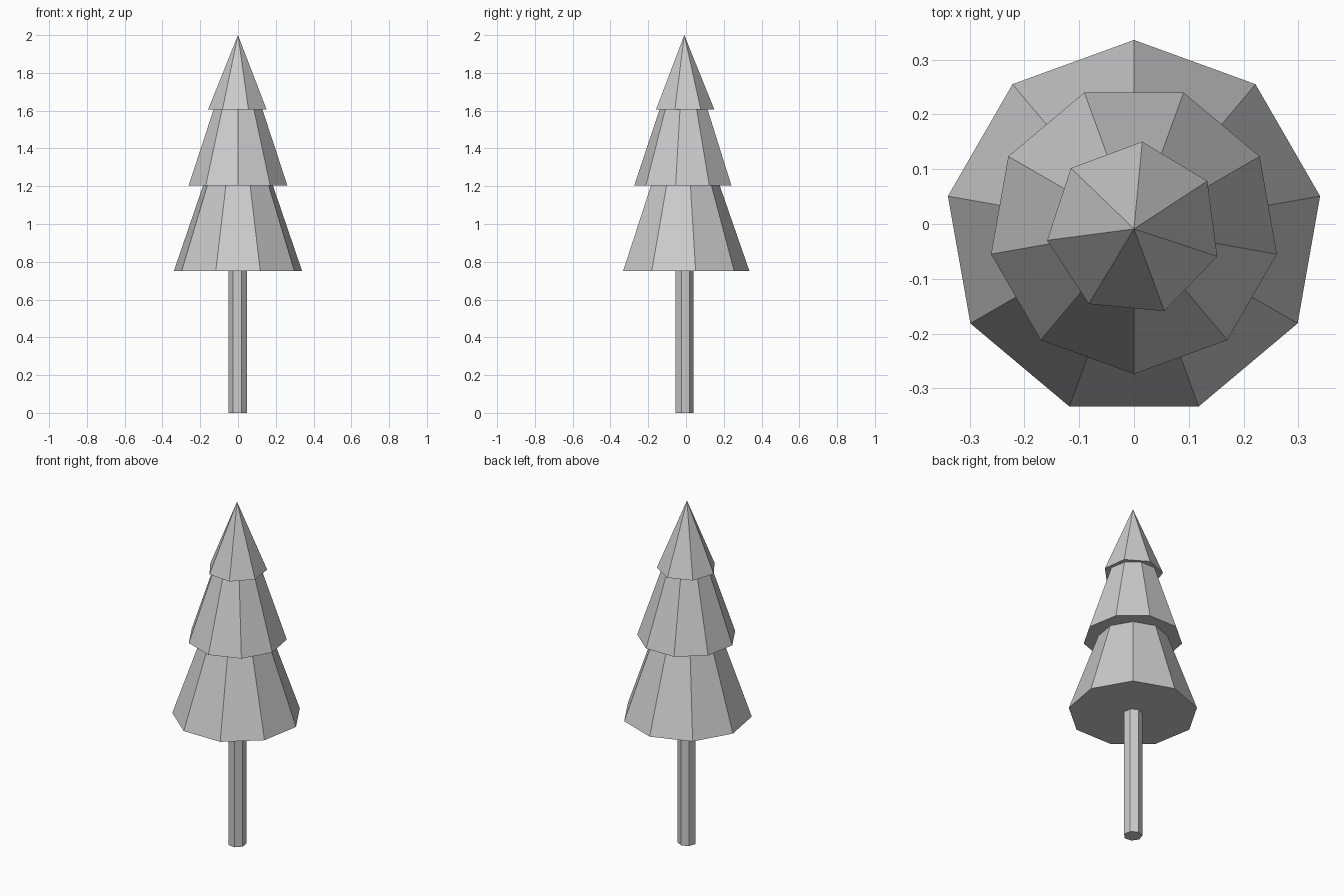
import bpy
import bmesh
from math import radians
from mathutils import Matrix

cube = bpy.data.objects.get("Cube")
if cube:
    bpy.data.objects.remove(cube, do_unlink=True)

# One plain grey for the whole tree
grey = bpy.data.materials.new("plain grey")
grey.use_nodes = True
colour = (0.6, 0.6, 0.6, 1)
grey.diffuse_color = colour
grey.node_tree.nodes["Principled BSDF"].inputs["Base Color"].default_value = colour

CENTRE_Y = -0.009


def tapered_prism(name, sides, first_angle, bottom, top, r_bottom, r_top):
    """Flat-sided cone or prism with one bottom corner at first_angle degrees."""
    bm = bmesh.new()
    bmesh.ops.create_cone(bm, cap_ends=True, segments=sides, radius1=r_bottom,
                          radius2=r_top, depth=top - bottom)
    bmesh.ops.remove_doubles(bm, verts=bm.verts, dist=0.0001)
    # create_cone puts its first corner on an axis: measure it, then turn it
    corner = min(bm.verts, key=lambda v: (round(v.co.z, 4), -round(v.co.length, 4)))
    start = corner.co.xy.to_3d().to_2d()
    turn = radians(first_angle) - (Matrix.Identity(2) @ start).angle_signed((1, 0))
    bmesh.ops.rotate(bm, verts=bm.verts, matrix=Matrix.Rotation(turn, 3, 'Z'))
    bmesh.ops.translate(bm, verts=bm.verts, vec=(0, CENTRE_Y, (bottom + top) / 2))
    bmesh.ops.recalc_face_normals(bm, faces=bm.faces)
    mesh = bpy.data.meshes.new(name)
    bm.to_mesh(mesh)
    bm.free()
    mesh.materials.append(grey)
    obj = bpy.data.objects.new(name, mesh)
    bpy.context.collection.objects.link(obj)


# Trunk, then the three overlapping tiers of foliage
tapered_prism("trunk", 7, 84.6, 0, 0.8, 0.05, 0.05)
tapered_prism("lower_foliage", 9, 90, 0.75, 1.24, 0.345, 0.175)
tapered_prism("middle_foliage", 9, -90, 1.205, 1.64, 0.265, 0.12)
tapered_prism("top_foliage", 7, 84.6, 1.605, 2, 0.16, 0)
